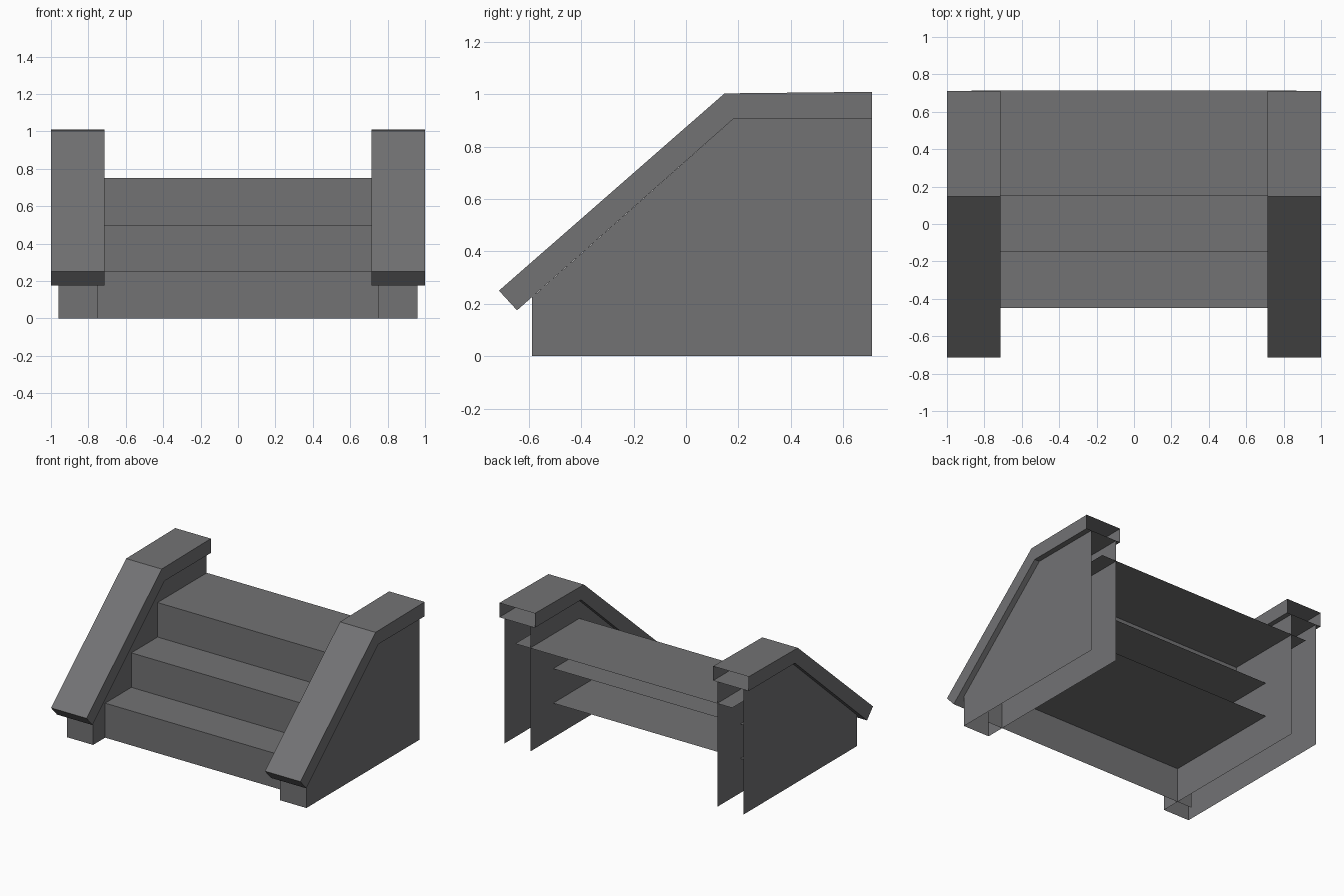
import bpy, bmesh

if "Cube" in bpy.data.objects:
    bpy.data.objects.remove(bpy.data.objects["Cube"])

stone = bpy.data.materials.new("grey_stone")
stone.diffuse_color = (0.17, 0.17, 0.175, 1)
stone.use_nodes = True
stone.node_tree.nodes["Principled BSDF"].inputs["Base Color"].default_value = stone.diffuse_color


def make_object(name, faces):
    """Build a flat-shaded open shell from a list of polygons."""
    bm = bmesh.new()
    for corners in faces:
        bm.faces.new([bm.verts.new(c) for c in corners])
    bmesh.ops.remove_doubles(bm, verts=bm.verts, dist=0.0005)
    bmesh.ops.recalc_face_normals(bm, faces=bm.faces)
    mesh = bpy.data.meshes.new(name)
    bm.to_mesh(mesh)
    bm.free()
    mesh.materials.append(stone)
    obj = bpy.data.objects.new(name, mesh)
    bpy.context.collection.objects.link(obj)
    return obj


def strip(path, x0, x1):
    """Sweep a (y, z) path across x, one quad per segment."""
    return [[(x0, *a), (x1, *a), (x1, *b), (x0, *b)]
            for a, b in zip(path, path[1:])]


def side(profile, x):
    return [(x, y, z) for y, z in profile]


# Steps: riser and tread, open at the back and below, ends tucked into the walls
BACK = 0.714
for i, tread_back in enumerate((0.45, 0.45, BACK)):
    y, z = -0.45 + 0.3 * i, 0.25 * i
    make_object(f"step_{i + 1}",
                strip([(y, z), (y, z + 0.25), (tread_back, z + 0.25)], -0.87, 0.87))

# Side walls: hollow, with two cheeks and a front, open at the back and below
wall = [(-0.588, 0), (-0.588, 0.224), (0.18, 0.905), (0.71, 0.905), (0.71, 0)]
# Sloping coping: top, nose and underside, open at the back
cap = [(0.71, 0.905), (0.18, 0.905), (-0.645, 0.175),
       (-0.714, 0.25), (0.147, 1.003), (0.71, 1.009)]

for label, s in (("left", -1), ("right", 1)):
    make_object(f"{label}_wall",
                [side(wall, s * 0.75), side(wall, s * 0.96)]
                + strip(wall[:2], s * 0.75, s * 0.96))
    make_object(f"{label}_coping",
                [side(cap, s * 0.715), side(cap, s * 1.0)]
                + strip(cap, s * 0.715, s * 1.0))
